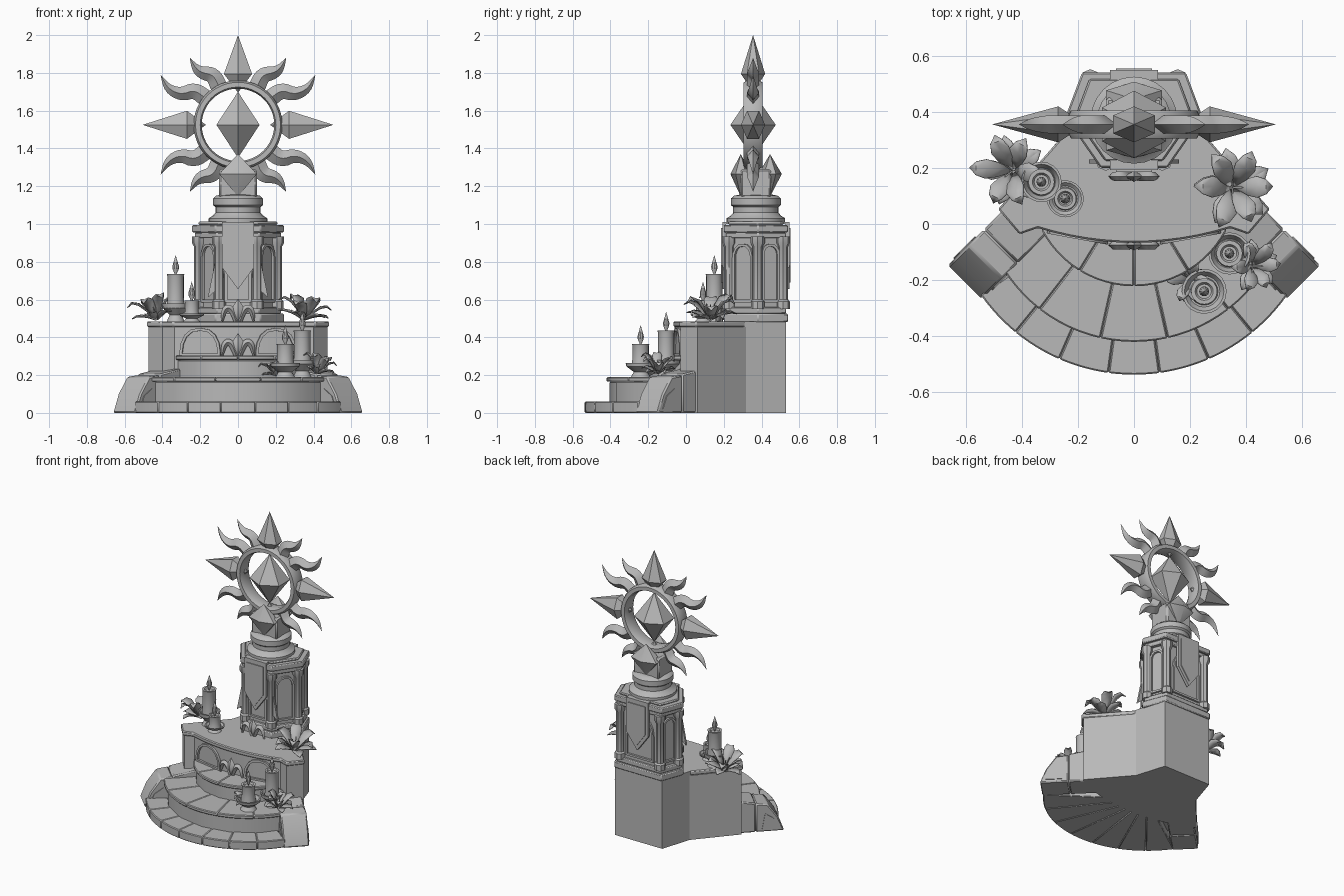
import bpy, bmesh, math, random
from mathutils import Matrix, Vector

if "Cube" in bpy.data.objects:
    bpy.data.objects.remove(bpy.data.objects["Cube"])
random.seed(3)

STONE = bpy.data.materials.new("stone_grey")
STONE.diffuse_color = (0.48, 0.48, 0.48, 1)
STONE.use_nodes = True
STONE.node_tree.nodes["Principled BSDF"].inputs["Base Color"].default_value = STONE.diffuse_color
I = Matrix.Identity(4)


def finish(name, bm, bevel=0, solid=0):
    bmesh.ops.recalc_face_normals(bm, faces=bm.faces)
    me = bpy.data.meshes.new(name)
    bm.to_mesh(me)
    bm.free()
    me.materials.append(STONE)
    ob = bpy.data.objects.new(name, me)
    bpy.context.collection.objects.link(ob)
    if solid:
        ob.modifiers.new("solid", 'SOLIDIFY').thickness = solid
    if bevel:
        m = ob.modifiers.new("bevel", 'BEVEL')
        m.width, m.segments, m.limit_method = bevel, 1, 'ANGLE'
    return ob


def frame(origin, x, y):
    x, y = Vector(x).normalized(), Vector(y).normalized()
    m = Matrix((x, y, x.cross(y))).transposed().to_4x4()
    m.translation = origin
    return m


def wall(origin, n):
    # local x along the wall, y up, z outwards
    return frame(origin, (-n[1], n[0], 0), (0, 0, 1))


def prism(name, pts, z0, z1, m=I, bevel=0):
    bm = bmesh.new()
    lo = [bm.verts.new(m @ Vector((x, y, z0))) for x, y in pts]
    hi = [bm.verts.new(m @ Vector((x, y, z1))) for x, y in pts]
    bm.faces.new(lo)
    bm.faces.new(hi)
    for i in range(len(pts)):
        j = (i + 1) % len(pts)
        bm.faces.new((lo[i], lo[j], hi[j], hi[i]))
    return finish(name, bm, bevel)


def loft(name, rings, closed=False, bevel=0):
    # skin a list of equal rings; caps the ends unless closed
    bm = bmesh.new()
    vs = [[bm.verts.new(p) for p in r] for r in rings]
    n = len(vs[0])
    for k in range(len(vs) if closed else len(vs) - 1):
        a, b = vs[k], vs[(k + 1) % len(vs)]
        for i in range(n):
            j = (i + 1) % n
            bm.faces.new((a[i], a[j], b[j], b[i]))
    if not closed:
        bm.faces.new(vs[0])
        bm.faces.new(vs[-1])
    bmesh.ops.remove_doubles(bm, verts=bm.verts, dist=1e-5)
    return finish(name, bm, bevel)


def lathe(name, profile, loc, n=20):
    tau = [2 * math.pi * i / n for i in range(n)]
    return loft(name, [[Vector(loc) + Vector((max(r, 1e-4) * math.cos(a), max(r, 1e-4) * math.sin(a), z))
                        for a in tau] for r, z in profile])


def spike(name, centre, axis, inner, outer, w, d):
    # six-sided double pyramid, one edge towards the front
    a, c, y = Vector(axis), Vector(centre), Vector((0, 1, 0))
    b = a.cross(y)
    hexa = [math.radians(90 + 60 * k) for k in range(6)]
    return loft(name, [[c + a * t + s * (b * (w * math.cos(h)) + y * (d * math.sin(h))) for h in hexa]
                       for t, s in ((-inner, 1e-4), (0, 1), (outer, 1e-4))])


def ribbon(name, pts, widths, depth, m):
    # tapered blade with a lozenge section along a smoothed path
    def smooth(v):
        for _ in range(2):
            v = [v[0]] + [q for a, b in zip(v, v[1:]) for q in (a * .75 + b * .25, a * .25 + b * .75)] + [v[-1]]
        return v
    P, W = smooth([Vector((*p, 0)) for p in pts]), smooth(list(widths))
    rings = []
    for i, (p, w) in enumerate(zip(P, W)):
        t = (P[min(i + 1, len(P) - 1)] - P[max(i - 1, 0)]).normalized()
        s, k = Vector((-t.y, t.x, 0)), max(w, 1e-4)
        h = Vector((0, 0, depth * min(1, k / max(widths) * 1.3)))
        rings.append([m @ q for q in (p + s * k, p + h, p - s * k, p - h)])
    return loft(name, rings)


def arch(name, w, h, t, depth, m):
    # pointed arch frame standing on a wall
    def line(w, h, b):
        side = [(w * math.cos(a) ** .8, h - w * 1.2 + w * 1.2 * math.sin(a)) for a in (0, .4, .8, 1.2)]
        return [(w, b)] + side + [(0, h)] + [(-x, y) for x, y in side[::-1]] + [(-w, b)]
    o, i = line(w, h, 0), line(w - t, h - t, t)
    return loft(name, [[m @ Vector((*p, z)) for p in c] for c, z in ((o, -.01), (o, depth), (i, depth), (i, -.01))], True)


def arc(cy, r, a0, a1, n):
    return [(r * math.cos(math.radians(a0 + (a1 - a0) * i / n)), cy + r * math.sin(math.radians(a0 + (a1 - a0) * i / n)))
            for i in range(n + 1)]


def step(name, cy, r, a0, a1, z0, z1, blocks):
    # curved step cut into stones, with bevelled joints
    for k in range(blocks):
        b0, b1 = a0 + (a1 - a0) * k / blocks, a0 + (a1 - a0) * (k + 1) / blocks
        prism(f"{name}_stone_{k}", arc(cy, r, b0, b1, 6) + arc(cy, .1, b1, b0, 1), z0, z1, bevel=.005)


# Curved steps
step("bottom_step", .13, .667, 215, 325, 0, .06, 7)
step("middle_step", .13, .535, 207, 333, .05, .165, 1)
step("middle_tread", .13, .55, 207, 333, .165, .19, 5)
step("top_step", .15, .36, 207, 333, .18, .28, 1)
step("top_tread", .15, .372, 207, 333, .28, .303, 4)

# Raised platform and rear block
front = arc(1.04, 1.1, 252.2, 287.8, 12)
plan = [(-.25, .32), (-.475, .06), (-.4, -.03)] + front + [(.4, -.03), (.475, .06), (.25, .32)]
prism("platform", plan, 0, .455)
prism("platform_rim", [(x * 1.02, y - .007) for x, y in plan], .455, .485, bevel=.006)
prism("rear_block", [(-.185, .53), (-.26, .29), (.26, .29), (.185, .53)], 0, .485)
for s in (-1, 1):
    arch("platform_arch", .11, .15, .015, .012, wall((s * .2, -.042, .3), (s * .18, -.98, 0)))
    # Sloping side blocks beside the steps
    d = Vector((s * .7071, -.7071, 0))
    m = frame((s * .375, .02, 0), d, (0, 0, 1))
    prism("side_block_upper", [(-.05, 0), (.14, 0), (.14, .205), (-.05, .24)], -.085, .085, m, .008)
    prism("side_block_lower", [(.14, 0), (.325, 0), (.285, .1), (.22, .19), (.14, .2)], -.085, .085, m, .008)
    for z in (-.085, .085):
        prism("side_block_trim", [(.18, .02), (.29, .02), (.26, .09), (.2, .13)], z - .005, z + .005, m)

# Six-sided column
HEX = [(-.12, .2), (.12, .2), (.245, .38), (.185, .54), (-.185, .54), (-.245, .38)]


def hexa(k):
    return [(x * k, .375 + (y - .375) * k) for x, y in HEX]


for name, k, z0, z1 in (("column_foot", 1, .48, .525), ("column_foot_step", .94, .525, .56),
                        ("column_body", .82, .55, .94), ("capital_lower", .94, .925, .955),
                        ("capital", 1, .955, .995), ("capital_top", .86, .995, 1.012)):
    prism(name, hexa(k), z0, z1, bevel=.006)
body = hexa(.82)
for i, (x, y) in enumerate(hexa(.84)):
    lathe("corner_shaft", [(.036, .55), (.036, .59), (.027, .6), (.027, .88), (.038, .9), (.038, .935)], (x, y, 0), 8)
    a, b = Vector(body[i]), Vector(body[(i + 1) % 6])
    e, c = b - a, (a + b) / 2
    arch("window_arch", e.length * .36, .31, .014, .014, wall((c.x, c.y, .585), (e.y / e.length, -e.x / e.length, 0)))

# Round collar and neck
lathe("collar", [(.14, 1.0), (.155, 1.01), (.155, 1.03), (.132, 1.045), (.12, 1.06), (.12, 1.09), (.132, 1.1),
                 (.132, 1.135), (.115, 1.15), (.09, 1.155)], (0, .37, 0), 24)
prism("neck", [(-.1, .29), (.1, .29), (.1, .45), (-.1, .45)], 1.14, 1.29, bevel=.01)
spike("front_shield", (0, .29, 1.265), (0, 0, 1), .12, .105, .115, .055)
spike("back_shield", (0, .445, 1.265), (0, 0, 1), .12, .105, .115, .062)

# Banners on front and back
for name, y, n in (("front", .2, -1), ("back", .54, 1)):
    m = wall((0, y, 0), (0, n, 0))
    prism(name + "_banner", [(-.085, 1.005), (-.085, .77), (0, .655), (.085, .77), (.085, 1.005)], -.012, .008, m)
    prism(name + "_banner_panel", [(-.065, .98), (-.065, .78), (0, .69), (.065, .78), (.065, .98)], .008, .014, m)
    prism(name + "_banner_fold", [(-.085, 1.0), (.085, 1.0), (.085, 1.01), (-.085, 1.01)], -.06, .008, m)
for s in (-1, 1):
    prism("banner_tail", [(s * .05, .95), (s * .09, .95), (s * .16, .61), (s * .115, .65), (s * .08, .7)],
          -.03, -.015, wall((0, .2, 0), (0, -1, 0)))

# Sun ring with crystal, spikes and wavy rays
C = Vector((0, .355, 1.525))
circle = [2 * math.pi * i / 48 for i in range(48)]
loft("sun_ring", [[C + Vector((r * math.cos(a), y, r * math.sin(a)))
                   for r, y in ((.192, -.03), (.2, -.05), (.225, -.05), (.235, -.03),
                                (.235, .03), (.225, .05), (.2, .05), (.192, .03))] for a in circle], True)
spike("centre_crystal", C, (0, 0, 1), .175, .175, .132, .12)
for name, axis, out in (("top", (0, 0, 1), .205), ("left", (-1, 0, 0), .235),
                        ("right", (1, 0, 0), .235), ("bottom", (0, 0, -1), .115)):
    spike(name + "_spike", C + Vector(axis) * .27, axis, .1, out, .086, .064)
for sx in (-1, 1):
    for sz in (-1, 1):
        m = Matrix.Translation(C) @ Matrix(((sx, 0, 0, 0), (0, 0, 1, 0), (0, sz, 0, 0), (0, 0, 0, 1)))
        ribbon("upper_ray", [(.1, .2), (.13, .265), (.19, .275), (.225, .3), (.255, .355)],
               [.045, .042, .035, .022, 0], .032, m)
        ribbon("side_ray", [(.17, .14), (.23, .185), (.30, .16), (.37, .19), (.41, .265)],
               [.045, .042, .036, .024, 0], .032, m)

# Leaf ornaments
for name, y, z in (("step_ornament", -.075, .303), ("column_ornament", .17, .485)):
    m = wall((0, y, z), (0, -1, 0))
    ribbon(name + "_bud", [(0, 0), (0, .05), (0, .12)], [.01, .045, 0], .02, m)
    for s in (-1, 1):
        ribbon(name + "_leaf", [(s * .01, .0), (s * .035, .07), (s * .07, .07), (s * .085, .0)],
               [.012, .018, .018, .006], .016, m)


# Candles in saucers
def candle(x, y, z, dr, dh, cr, top):
    lathe("candle", [(0, 0), (dr * .65, 0), (dr * .45, dh * .35), (dr * .95, dh * .75), (dr, dh), (dr * .88, dh),
                     (dr * .7, dh * .7), (cr * 1.15, dh * .7), (cr, dh * 1.3), (cr, top - .012), (cr * 1.08, top),
                     (cr * .75, top), (cr * .6, top - .01), (0, top - .01)], (x, y, z))
    lathe("candle_flame", [(0, -.02), (.005, 0), (.016, .025), (.018, .04), (.009, .07), (0, .1)], (x, y, z + top), 10)


candle(-.33, .15, .485, .072, .095, .043, .25)
candle(-.245, .09, .485, .066, .04, .036, .11)
candle(.34, -.105, .19, .075, .09, .043, .245)
candle(.25, -.24, .19, .08, .075, .043, .175)


# Lilies: six creased, recurved petals over small leaves
def lily(x, y, z, R, H, lean):
    base = Matrix.Translation((x, y, z)) @ Matrix.Rotation(lean, 4, 'Y')
    bm = bmesh.new()
    for k in range(11):
        leaf = k >= 6
        ang = math.radians(k * 60 if not leaf else k * 72 + 30) + random.uniform(-.15, .15)
        r, h = (R * .95, H * .3) if leaf else (R * random.uniform(.85, 1.05), H * random.uniform(.75, 1.1))
        m = base @ Matrix.Rotation(ang, 4, 'Z')
        rows = []
        for t, w, q in ((.05, .05, 0), (.3, .19, .5), (.55, .25, .85), (.8, .17, 1), (1, .005, .85)):
            rows.append([bm.verts.new(m @ Vector((r * t, s * w * R, h * q + abs(s) * w * R * .3))) for s in (-1, 0, 1)])
        for a, b in zip(rows, rows[1:]):
            for i in (0, 1):
                bm.faces.new((a[i], a[i + 1], b[i + 1], b[i]))
    finish("lily", bm, solid=.005)
    for k in range(3):
        tip = base @ Vector((.025 * math.cos(k * 2.1), .025 * math.sin(k * 2.1), H * .75))
        loft("lily_stamen", [[p + Vector((.004 * math.cos(j * 2.1), .004 * math.sin(j * 2.1), 0)) for j in range(3)]
                             for p in (Vector((x, y, z)), tip)])


lily(-.43, .19, .495, .135, .12, -.2)
lily(.35, .13, .495, .15, .11, .15)
lily(.205, -.2, .2, .085, .07, -.2)
lily(.42, -.15, .21, .1, .09, .2)

# Smooth shading with sharp edges kept
bpy.ops.object.select_all(action='DESELECT')
for ob in bpy.context.scene.objects:
    ob.select_set(True)
    bpy.context.view_layer.objects.active = ob
bpy.ops.object.shade_smooth_by_angle(angle=math.radians(32))
